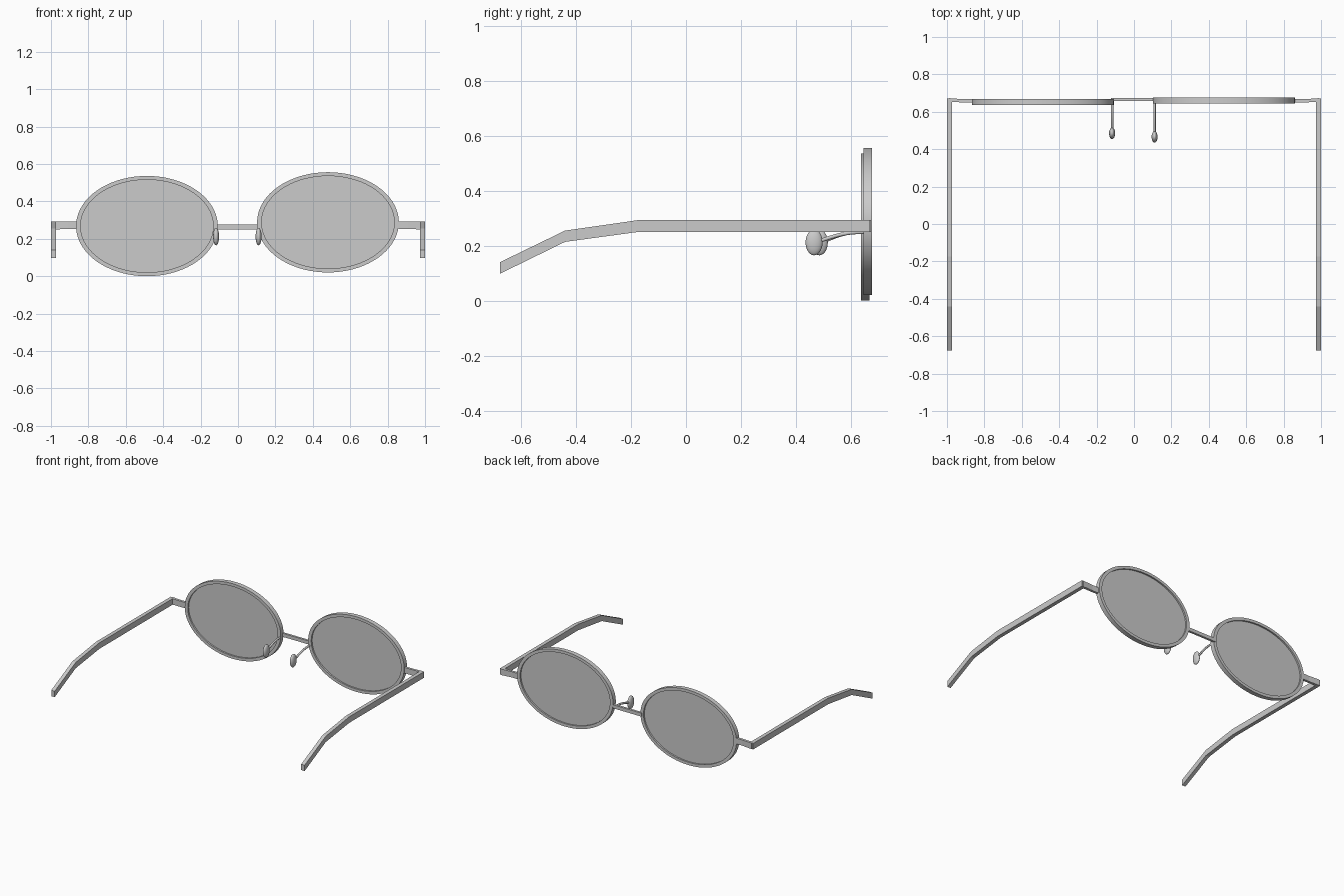
import bpy, bmesh
from math import cos, sin, tau

if "Cube" in bpy.data.objects:
    bpy.data.objects.remove(bpy.data.objects["Cube"])

SEG = 72


def finish(name, bm, smooth=True):
    bmesh.ops.recalc_face_normals(bm, faces=bm.faces)
    me = bpy.data.meshes.new(name)
    bm.to_mesh(me)
    bm.free()
    ob = bpy.data.objects.new(name, me)
    bpy.context.collection.objects.link(ob)
    if smooth:
        bpy.ops.object.select_all(action='DESELECT')
        ob.select_set(True)
        bpy.context.view_layer.objects.active = ob
        bpy.ops.object.shade_smooth_by_angle(angle=0.6)
    return ob


def oval(bm, cx, cz, rx, rz, y):
    return [bm.verts.new((cx + rx * cos(tau * i / SEG), y, cz + rz * sin(tau * i / SEG)))
            for i in range(SEG)]


def skin(bm, a, b):
    for i in range(len(a)):
        j = (i + 1) % len(a)
        bm.faces.new((a[i], a[j], b[j], b[i]))


def rim(name, cx, cz, y0, y1):
    # rectangular section swept round an oval
    bm = bmesh.new()
    rx, rz, w = 0.379, 0.268, 0.024
    section = [(0, y0), (0, y1), (w, y1), (w, y0)]
    loops = [oval(bm, cx, cz, rx - d, rz - d * 0.85, y) for d, y in section]
    for i in range(4):
        skin(bm, loops[i], loops[(i + 1) % 4])
    return finish(name, bm)


def lens(name, cx, cz, y):
    bm = bmesh.new()
    a = oval(bm, cx, cz, 0.358, 0.25, y - 0.005)
    b = oval(bm, cx, cz, 0.358, 0.25, y + 0.005)
    skin(bm, a, b)
    bm.faces.new(a)
    bm.faces.new(b)
    return finish(name, bm)


def strip(name, stations):
    # stations are four-corner sections joined into one bar
    bm = bmesh.new()
    rings = [[bm.verts.new(c) for c in s] for s in stations]
    for a, b in zip(rings, rings[1:]):
        skin(bm, a, b)
    bm.faces.new(rings[0])
    bm.faces.new(rings[-1])
    return finish(name, bm, False)


def wire(name, pts, r):
    cu = bpy.data.curves.new(name, 'CURVE')
    cu.dimensions = '3D'
    cu.bevel_depth = r
    cu.bevel_resolution = 3
    cu.use_fill_caps = True
    sp = cu.splines.new('BEZIER')
    sp.bezier_points.add(len(pts) - 1)
    for p, co in zip(sp.bezier_points, pts):
        p.co = co
        p.handle_left_type = p.handle_right_type = 'AUTO'
    ob = bpy.data.objects.new(name, cu)
    bpy.context.collection.objects.link(ob)


# the two sides are slightly offset from one another
sides = [("left", -1, -0.487, 0.268, 0.636, 0.668, -0.117, 0.485),
         ("right", 1, 0.481, 0.288, 0.645, 0.677, 0.110, 0.466)]
for name, s, cx, cz, y0, y1, px, py in sides:
    rim(name + "_rim", cx, cz, y0, y1)
    lens(name + "_lens", cx, cz, (y0 + y1) / 2)

    # temple arm, bent down at the ear
    path = [(0.67, 0.25, 0.293), (-0.175, 0.25, 0.293),
            (-0.44, 0.214, 0.255), (-0.677, 0.098, 0.14)]
    strip(name + "_temple", [[(s * 0.973, y, lo), (s, y, lo), (s, y, hi), (s * 0.973, y, hi)]
                             for y, lo, hi in path])

    # end piece joining rim to temple
    inner = 0.858
    strip(name + "_end_piece", [[(s * x, a, lo), (s * x, b, lo), (s * x, b, 0.293), (s * x, a, 0.293)]
                                for x, a, b, lo in [(inner, 0.65, 0.668, 0.252),
                                                    (0.91, 0.65, 0.667, 0.252),
                                                    (0.99, 0.653, 0.673, 0.25)]])

    # nose pad and its wire
    bm = bmesh.new()
    bmesh.ops.create_uvsphere(bm, u_segments=24, v_segments=14, radius=1)
    bmesh.ops.scale(bm, vec=(0.016, 0.031, 0.047), verts=bm.verts)
    bmesh.ops.translate(bm, vec=(px, py, 0.212), verts=bm.verts)
    finish(name + "_nose_pad", bm)
    wire(name + "_pad_wire", [(px, 0.655, 0.25), (px, 0.585, 0.245), (px, py + 0.01, 0.215)], 0.007)

# bridge
strip("bridge", [[(x, 0.658, 0.25), (x, 0.674, 0.25), (x, 0.674, 0.275), (x, 0.658, 0.275)]
                 for x in (-0.122, 0.122)])
